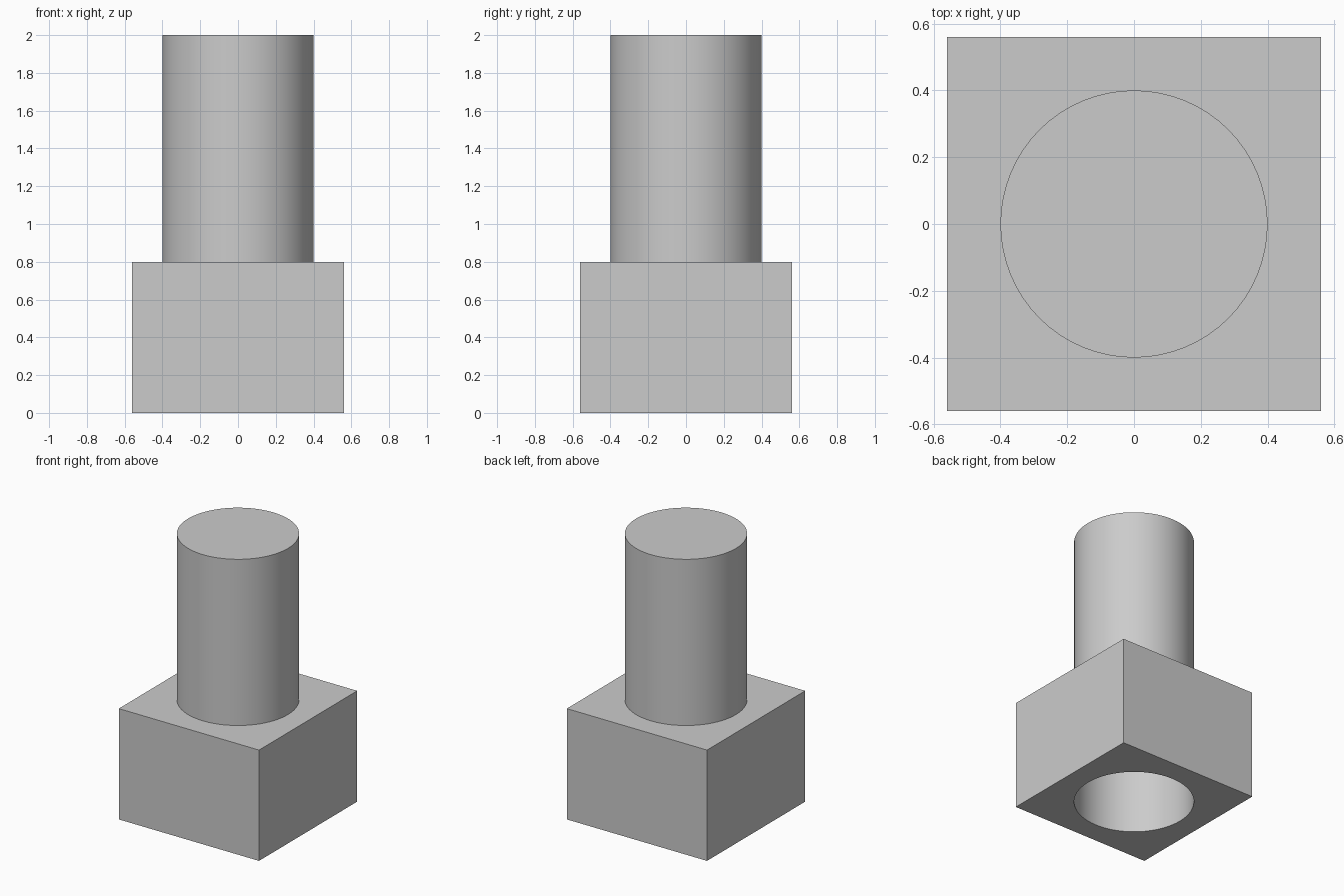
import bpy

# Remove the default cube
cube = bpy.data.objects.get("Cube")
if cube:
    bpy.data.objects.remove(cube, do_unlink=True)

BLOCK_WIDTH, BLOCK_HEIGHT = 1.12, 0.8
PEG_RADIUS, TOTAL_HEIGHT = 0.4, 2.0

# Plain grey material
grey = bpy.data.materials.new("plain_grey")
grey.use_nodes = True
colour = (0.6, 0.6, 0.6, 1)
grey.diffuse_color = colour
grey.node_tree.nodes["Principled BSDF"].inputs["Base Color"].default_value = colour


def cylinder(name, bottom, top):
    """Upright round part between two heights, smooth with sharp rims."""
    bpy.ops.mesh.primitive_cylinder_add(
        vertices=64, radius=PEG_RADIUS, depth=top - bottom,
        location=(0, 0, (bottom + top) / 2))
    obj = bpy.context.object
    obj.name = name
    obj.data.materials.append(grey)
    bpy.ops.object.shade_smooth_by_angle()
    return obj


# Round peg standing on the block
cylinder("peg", BLOCK_HEIGHT, TOTAL_HEIGHT)

# Square base block
bpy.ops.mesh.primitive_cube_add(size=1, location=(0, 0, BLOCK_HEIGHT / 2))
block = bpy.context.object
block.name = "base_block"
block.scale = (BLOCK_WIDTH, BLOCK_WIDTH, BLOCK_HEIGHT)
bpy.ops.object.transform_apply(location=False, rotation=False, scale=True)
block.data.materials.append(grey)

# Round socket bored up through the block to the foot of the peg
cutter = cylinder("socket_cutter", -0.2, BLOCK_HEIGHT + 0.2)
cutter.hide_render = True
cutter.hide_viewport = True
bore = block.modifiers.new("socket", 'BOOLEAN')
bore.operation = 'DIFFERENCE'
bore.solver = 'EXACT'
bore.object = cutter
